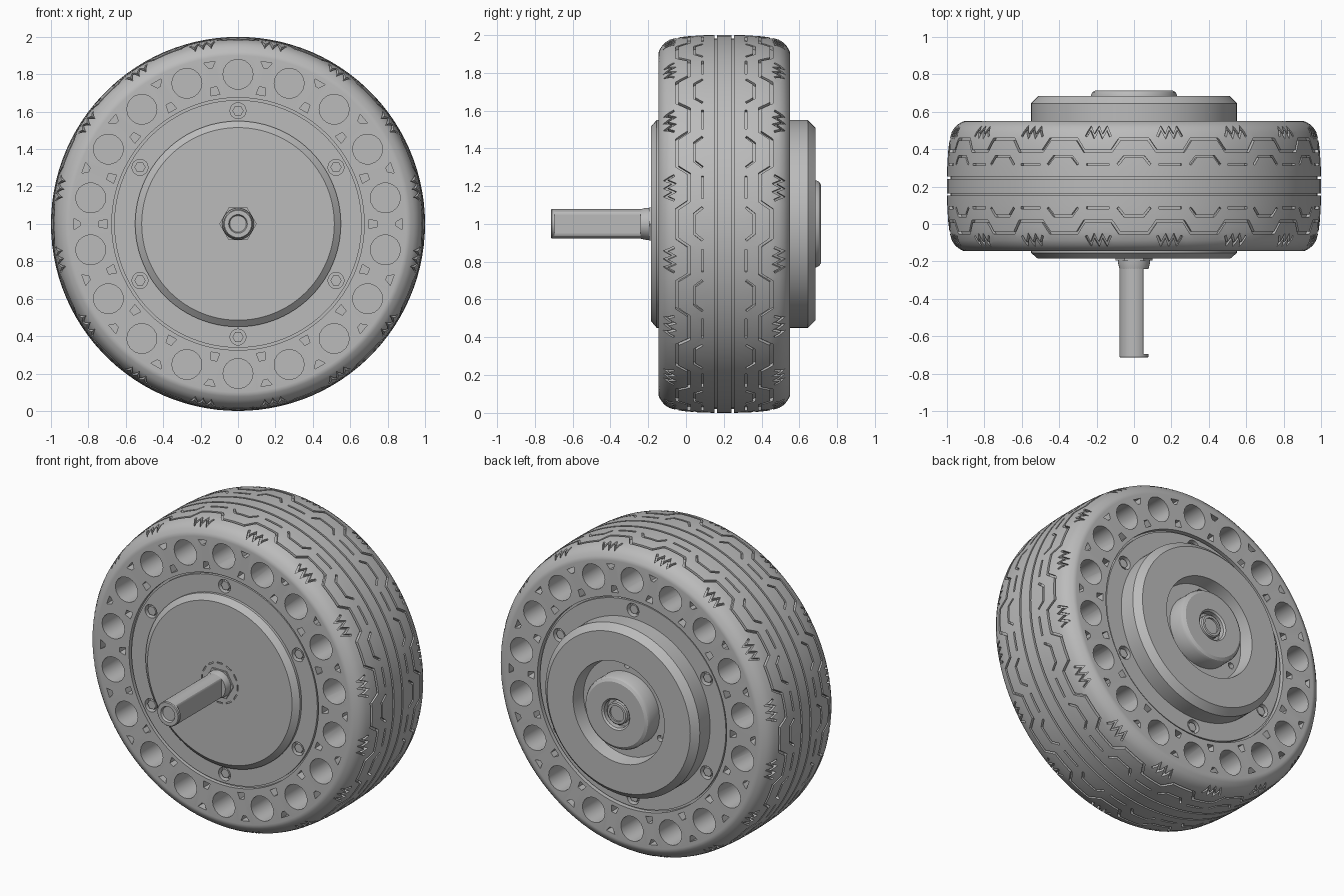
import bpy, bmesh
from math import sin, cos, pi, radians
from mathutils import Vector

if "Cube" in bpy.data.objects:
    bpy.data.objects.remove(bpy.data.objects["Cube"])

grey = bpy.data.materials.new("plain grey")
grey.use_nodes = True
grey.diffuse_color = (0.5, 0.5, 0.5, 1)
grey.node_tree.nodes["Principled BSDF"].inputs["Base Color"].default_value = (0.5, 0.5, 0.5, 1)

MID = 0.2025      # middle of the tyre along y
HALF = 0.3475     # half the tyre width
PITCH = 22.5      # degrees between tread blocks


def polar(r, deg, y):
    a = radians(deg)
    return Vector((r * sin(a), y, 1 + r * cos(a)))


def finish(name, bm, angle=30):
    bmesh.ops.recalc_face_normals(bm, faces=bm.faces[:])
    mesh = bpy.data.meshes.new(name)
    bm.to_mesh(mesh)
    bm.free()
    ob = bpy.data.objects.new(name, mesh)
    bpy.context.collection.objects.link(ob)
    mesh.materials.append(grey)
    smooth(ob, angle)
    return ob


def select(ob):
    bpy.ops.object.select_all(action='DESELECT')
    ob.select_set(True)
    bpy.context.view_layer.objects.active = ob


def smooth(ob, angle=30):
    select(ob)
    bpy.ops.object.shade_smooth_by_angle(angle=radians(angle))


def lathe(name, profile, segs=96, closed=False):
    """Turn (radius, y) points around the wheel axis."""
    bm = bmesh.new()
    rings = []
    for r, y in profile:
        if r == 0:
            rings.append([bm.verts.new(polar(0, 0, y))] * segs)
        else:
            rings.append([bm.verts.new(polar(r, 360 * i / segs, y)) for i in range(segs)])
    pairs = list(zip(rings, rings[1:]))
    if closed:
        pairs.append((rings[-1], rings[0]))
    for p, q in pairs:
        for i in range(segs):
            j = (i + 1) % segs
            corners = list(dict.fromkeys((p[i], p[j], q[j], q[i])))
            bm.faces.new(corners)
    return finish(name, bm)


def prism(bm, loop, y0, y1):
    """Extrude a loop of points along y."""
    a = [bm.verts.new((p.x, y0, p.z)) for p in loop]
    b = [bm.verts.new((p.x, y1, p.z)) for p in loop]
    bm.faces.new(a)
    bm.faces.new(b[::-1])
    for i in range(len(a)):
        j = (i + 1) % len(a)
        bm.faces.new((a[i], b[i], b[j], a[j]))


def ngon(r, deg, size, n):
    c = polar(r, deg, 0)
    return [c + Vector((size * cos(2 * pi * i / n), 0, size * sin(2 * pi * i / n))) for i in range(n)]


def wedge(r0, r1, deg, half0, half1):
    return [polar(r0, deg - half0, 0), polar(r0, deg + half0, 0),
            polar(r1, deg + half1, 0), polar(r1, deg - half1, 0)]


def surface(d):
    """Tyre radius at distance d from its middle plane."""
    t = min(abs(d) / HALF, 1)
    return 1 - 0.03 * t ** 2.5 - 0.06 * t ** 12


def ribbon(bm, path, side, width=0.012, closed=False):
    """Groove cutter following (degrees, offset) points on the tread."""
    pts = [Vector((radians(a), d)) for a, d in path]
    n = len(pts)
    sections = []
    for i, p in enumerate(pts):
        before, after = pts[i - 1], pts[(i + 1) % n]
        t0 = (p - before) if closed or i > 0 else (after - p)
        t1 = (after - p) if closed or i < n - 1 else (p - before)
        if closed and i == 0:
            t0.x += 2 * pi
        if closed and i == n - 1:
            t1.x += 2 * pi
        t0.normalize()
        t1.normalize()
        tangent = (t0 + t1).normalized()
        normal = Vector((-tangent.y, tangent.x))
        off = normal * (width / 2 / max(abs(tangent.dot(t0)), 0.25))
        section = []
        for q, top in ((p + off, 0), (p - off, 0), (p - off, 1), (p + off, 1)):
            r = 1.03 if top else surface(q.y) - 0.02
            section.append(bm.verts.new(polar(r, q.x * 180 / pi, MID + side * q.y)))
        sections.append(section)
    for i in range(n if closed else n - 1):
        s, e = sections[i], sections[(i + 1) % n]
        for k in range(4):
            m = (k + 1) % 4
            bm.faces.new((s[k], s[m], e[m], e[k]))
    if not closed:
        bm.faces.new(sections[0])
        bm.faces.new(sections[-1][::-1])


def cut(ob, bm):
    cutter = finish(ob.name + "_cutter", bm)
    cutter.hide_render = True
    mod = ob.modifiers.new("cut", 'BOOLEAN')
    mod.operation = 'DIFFERENCE'
    mod.solver = 'EXACT'
    mod.object = cutter
    select(ob)
    bpy.ops.object.modifier_apply(modifier=mod.name)
    bpy.data.objects.remove(cutter)
    smooth(ob)


# Tyre body with two ring grooves beside the centre rib
half = [(0.675, HALF), (0.9, HALF)]
half += [(surface(d), d) for d in (0.3465, 0.341, 0.33, 0.315, 0.29, 0.25, 0.2, 0.15, 0.1, 0.051)]
half += [(0.98, 0.051), (0.98, 0.039), (1, 0.039)]
profile = [(r, MID + d) for r, d in half] + [(r, MID - d) for r, d in reversed(half)]
tyre = lathe("tyre", profile, 108, closed=True)

# Tread grooves and sidewall pockets
bm = bmesh.new()
for side in (-1, 1):
    wave = []
    for k in range(16):
        a = k * PITCH
        wave += [(a - 4.5, 0.25), (a + 4.5, 0.25), (a + 7, 0.187), (a + 15.5, 0.187)]
        ribbon(bm, [(a - 5, 0.115), (a - 3, 0.158), (a + 3, 0.158), (a + 5, 0.115)], side)
        b = a + PITCH / 2
        ribbon(bm, [(b - 3.5, 0.115), (b, 0.115), (b + 3.5, 0.115)], side)
        ribbon(bm, [(b - 3.9 + 1.3 * i, 0.265 + 0.045 * (i % 2)) for i in range(7)], side)
    ribbon(bm, wave, side, 0.014, closed=True)
    outer, inner = MID + side * (HALF + 0.02), MID + side * 0.05
    for k in range(18):
        prism(bm, ngon(0.8, k * 20, 0.08, 18), outer, inner)
        prism(bm, wedge(0.845, 0.878, k * 20 + 10, 0.7, 2), outer, inner)
        prism(bm, wedge(0.7, 0.742, k * 20 + 10, 2, 1.2), outer, inner)
cut(tyre, bm)

# Motor hub: front cover, buried core, stepped rear housing with recess and boss
hub = lathe("motor_hub", [
    (0, -0.185), (0.515, -0.185), (0.55, -0.155), (0.55, -0.138), (0.662, -0.138),
    (0.662, -0.12), (0.69, -0.12), (0.69, 0.52), (0.662, 0.52), (0.662, 0.54),
    (0.55, 0.54), (0.55, 0.645), (0.51, 0.685), (0.325, 0.685), (0.31, 0.6),
    (0.23, 0.6), (0.23, 0.69), (0.222, 0.705), (0.205, 0.715), (0.1, 0.715),
    (0.09, 0.705), (0.09, 0.67), (0, 0.67)])
bm = bmesh.new()
for k in range(6):
    prism(bm, ngon(0.605, k * 60, 0.043, 16), -0.15, -0.1)
    prism(bm, ngon(0.605, k * 60, 0.043, 16), 0.56, 0.5)
for k in range(12):
    prism(bm, wedge(0.124, 0.132, k * 30, 9, 9), -0.2, -0.177)
for k in range(3):
    prism(bm, ngon(0.272, k * 120, 0.02, 12), 0.62, 0.57)
cut(hub, bm)

# Hexagonal cover bolts sunk in their pockets
bm = bmesh.new()
for k in range(6):
    prism(bm, ngon(0.605, k * 60, 0.03, 6), -0.13, -0.09)
    prism(bm, ngon(0.605, k * 60, 0.03, 6), 0.53, 0.49)
finish("cover_bolts", bm)

# Axle: round root, flat-sided shaft, hollow tip
lathe("axle_root", [(0, -0.15), (0.085, -0.15), (0.085, -0.21), (0.078, -0.24), (0, -0.24)], 32)
bm = bmesh.new()
shaft = ngon(0, 0, 0.078, 40)
for p in shaft:
    p.x = min(p.x, 0.05)
prism(bm, shaft, -0.2, -0.7)
finish("axle_shaft", bm)
lathe("axle_tip", [(0, -0.702), (0.044, -0.702), (0.05, -0.715), (0.073, -0.715),
                   (0.078, -0.71), (0.078, -0.695), (0, -0.695)], 32)
bm = bmesh.new()
prism(bm, ngon(0, 0, 0.1, 6), -0.18, -0.195)
finish("axle_nut", bm)

# Rear axle end inside the boss
lathe("rear_axle_end", [(0, 0.66), (0.072, 0.66), (0.072, 0.7), (0.065, 0.706),
                        (0.05, 0.706), (0.05, 0.695), (0, 0.695)], 32)
